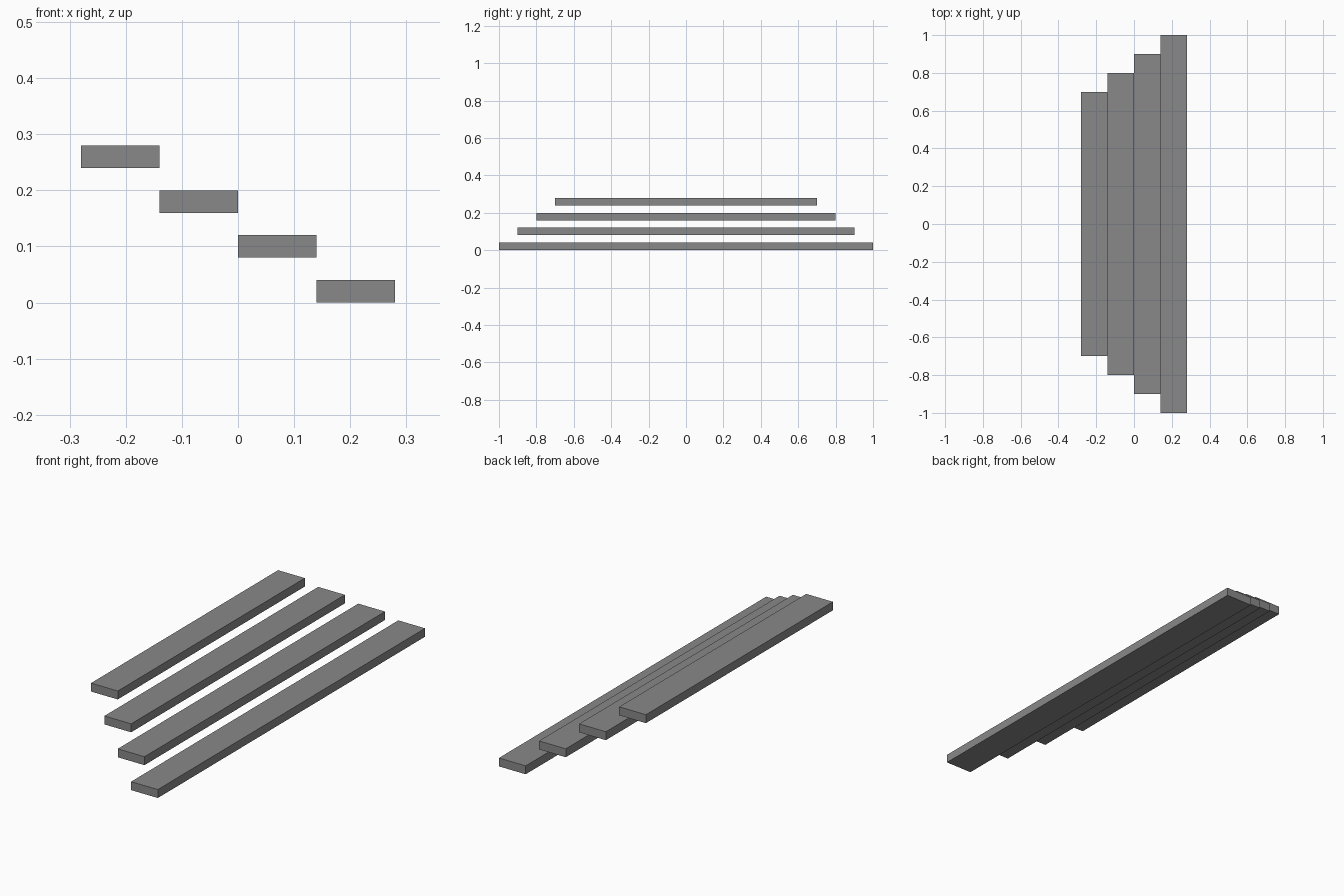
import bpy

cube = bpy.data.objects.get("Cube")
if cube:
    bpy.data.objects.remove(cube, do_unlink=True)

# One plain grey for every plank
GREY = (0.25, 0.25, 0.25, 1)
grey = bpy.data.materials.new("plain_grey")
grey.use_nodes = True
grey.diffuse_color = GREY
grey.node_tree.nodes["Principled BSDF"].inputs["Base Color"].default_value = GREY

WIDTH, THICK, RISE = 0.14, 0.04, 0.08

# Floating treads: each step up moves to -x and gets shorter
for i in range(4):
    bpy.ops.mesh.primitive_cube_add(
        size=1, location=(WIDTH * (1.5 - i), 0, THICK / 2 + RISE * i))
    tread = bpy.context.object
    tread.name = f"tread_{i + 1}"
    tread.scale = (WIDTH, 2 - 0.2 * i, THICK)
    bpy.ops.object.transform_apply(location=False, rotation=False, scale=True)
    tread.data.materials.append(grey)
